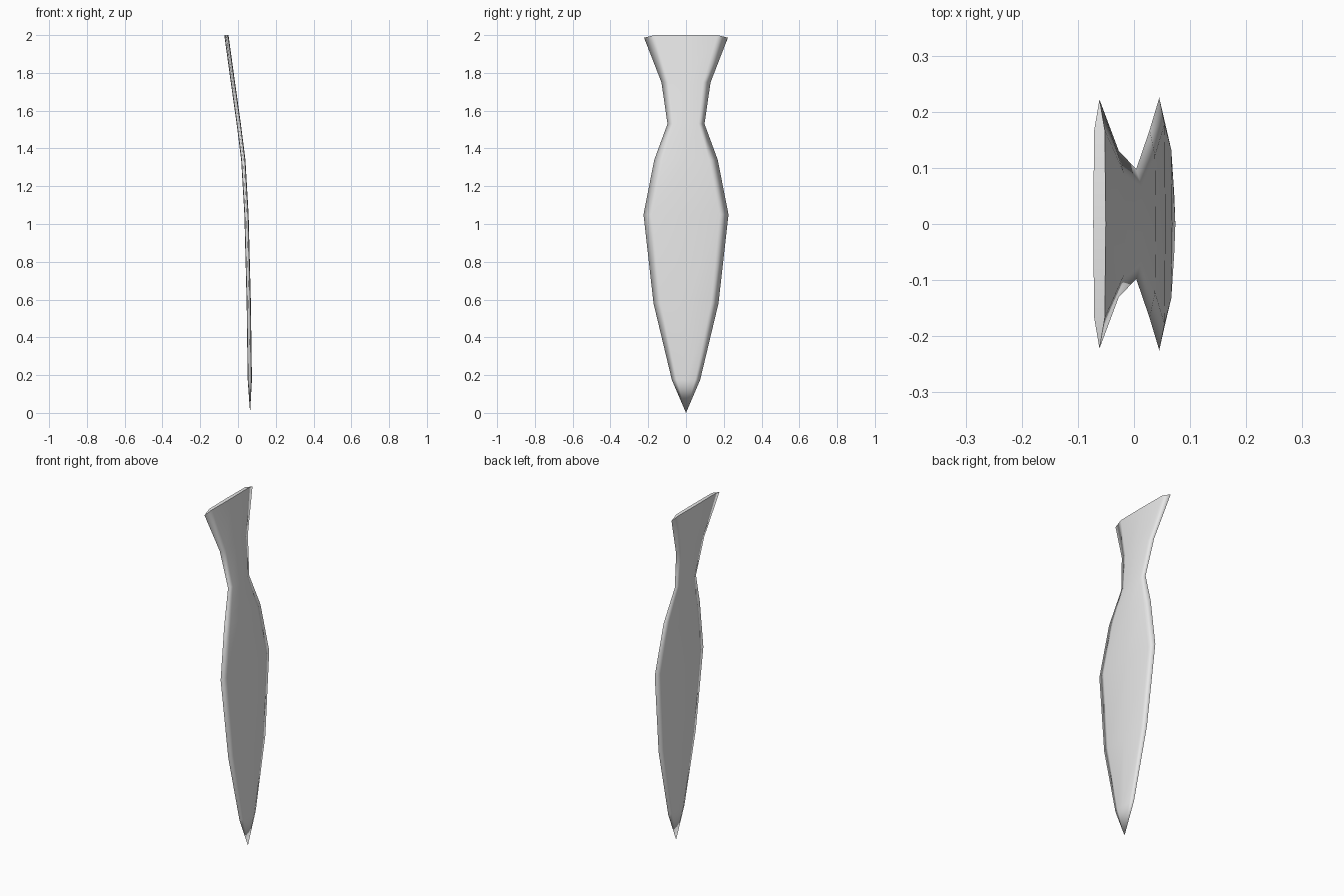
import bpy
import bmesh

if "Cube" in bpy.data.objects:
    bpy.data.objects.remove(bpy.data.objects["Cube"])

# Blade sections: height, centre x, half width at the edge, half width of the flat face
SECTIONS = [
    (2.00, -0.0615, 0.222, 0.167),
    (1.75, -0.027, 0.130, 0.090),
    (1.53, 0.004, 0.098, 0.066),
    (1.34, 0.028, 0.168, 0.122),
    (1.05, 0.045, 0.225, 0.178),
    (0.58, 0.057, 0.172, 0.132),
    (0.175, 0.0625, 0.075, 0.048),
]
HALF_THICK = 0.0095   # at the border of the flat face
CROWN = 0.0112        # along the centre line


def add_section(bm, z, x, edge, flat, edge_drop):
    """Thin lens-shaped ring with a ridge on each long edge."""
    t, c = HALF_THICK, CROWN
    ring = [(0, edge), (t, flat), (c, 0), (t, -flat),
            (0, -edge), (-t, -flat), (-c, 0), (-t, flat)]
    return [bm.verts.new((x + dx, y, z - (edge_drop if dx == 0 else 0)))
            for dx, y in ring]


bm = bmesh.new()
rings = [add_section(bm, z, x, e, f, 0.014 if i == 0 else 0)
         for i, (z, x, e, f) in enumerate(SECTIONS)]

# Sides between the sections
for upper, lower in zip(rings, rings[1:]):
    for i in range(8):
        j = (i + 1) % 8
        bm.faces.new((upper[i], upper[j], lower[j], lower[i]))

# Pointed tip
tip = bm.verts.new((0.064, 0, 0))
for i in range(8):
    bm.faces.new((rings[-1][i], rings[-1][(i + 1) % 8], tip))

# Flat top end with slanted corners
r = rings[0]
caps = [bm.faces.new(q) for q in ((r[7], r[1], r[0]),
                                  (r[6], r[2], r[1], r[7]),
                                  (r[5], r[3], r[2], r[6]),
                                  (r[4], r[3], r[5]))]
bmesh.ops.recalc_face_normals(bm, faces=bm.faces)

# Smooth faces, with a crisp border around the top end
for face in bm.faces:
    face.smooth = True
for cap in caps:
    for edge in cap.edges:
        if any(f not in caps for f in edge.link_faces):
            edge.smooth = False

mesh = bpy.data.meshes.new("blade")
bm.to_mesh(mesh)
bm.free()

material = bpy.data.materials.new("light grey")
material.diffuse_color = (0.8, 0.8, 0.8, 1)
material.use_nodes = True
material.node_tree.nodes["Principled BSDF"].inputs["Base Color"].default_value = material.diffuse_color
mesh.materials.append(material)

blade = bpy.data.objects.new("blade", mesh)
bpy.context.collection.objects.link(blade)
